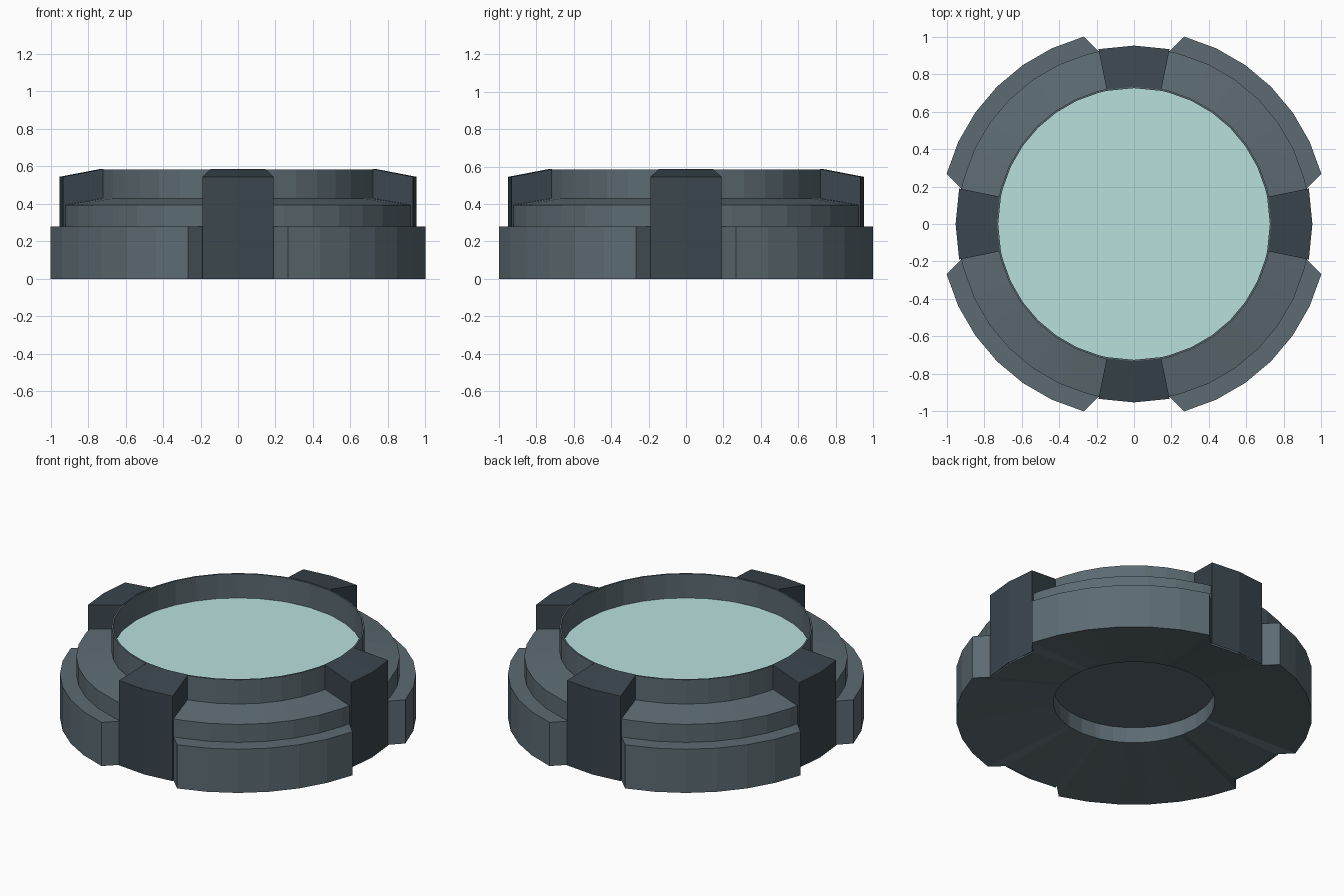
import bpy, bmesh, math

if "Cube" in bpy.data.objects:
    bpy.data.objects.remove(bpy.data.objects["Cube"])


def srgb(r, g, b):
    def lin(c):
        c /= 255
        return c / 12.92 if c <= 0.04045 else ((c + 0.055) / 1.055) ** 2.4
    return (lin(r), lin(g), lin(b), 1)


def material(name, rgb):
    m = bpy.data.materials.new(name)
    m.diffuse_color = srgb(*rgb)
    m.use_nodes = True
    m.node_tree.nodes["Principled BSDF"].inputs["Base Color"].default_value = m.diffuse_color
    return m


grey = material("blue grey metal", (92, 107, 114))
dark = material("dark slate", (58, 70, 77))
pale = material("pale teal", (184, 224, 222))

HALF = 11.5          # half angle of a clamp, degrees
R_OUT = 1.035        # base ring
R_NOTCH = 0.94       # base ring behind the clamps


def finish(name, bm, mat):
    bmesh.ops.recalc_face_normals(bm, faces=bm.faces)
    me = bpy.data.meshes.new(name)
    bm.to_mesh(me)
    bm.free()
    me.materials.append(mat)
    ob = bpy.data.objects.new(name, me)
    bpy.context.collection.objects.link(ob)
    return ob


def ring_of(bm, profile, angle):
    a = math.radians(angle)
    return [bm.verts.new((r * math.cos(a), r * math.sin(a), z)) for r, z in profile]


# angles around the body: clamp edges, notch edges, then even facets
quarter = [-HALF, 0, HALF, 15, 25, 35, 45, 55, 65, 75]
angles = [(q * 90 + a, abs(a) <= HALF) for q in range(4) for a in quarter]

# stepped body with notches, thin upright rim and a conical underside
bm = bmesh.new()
cols = []
for a, notched in angles:
    R = R_NOTCH if notched else R_OUT
    cols.append(ring_of(bm, [
        (0.47, 0.19), (0.47, 0.09), (R, 0), (R, 0.28), (0.94, 0.28),
        (0.94, 0.395), (0.735, 0.43), (0.735, 0.585), (0.725, 0.585),
        (0.725, 0.42)], a))
for i, c in enumerate(cols):
    d = cols[(i + 1) % len(cols)]
    for k in range(len(c) - 1):
        bm.faces.new((c[k], d[k], d[k + 1], c[k + 1]))
bm.faces.new([c[0] for c in cols])      # recessed cap underneath
bm.faces.new([c[-1] for c in cols])     # hidden floor under the glass
bmesh.ops.remove_doubles(bm, verts=bm.verts, dist=0.0001)
finish("stepped_body", bm, grey)

# glass disc inside the rim
bm = bmesh.new()
top = [ring_of(bm, [(0.725, 0.43)], a)[0] for a, _ in angles]
bm.faces.new(top)
glass = finish("glass_disc", bm, pale)
if glass.data.polygons[0].normal.z < 0:
    glass.data.flip_normals()

# four dark clamps
clamp_profile = [(0.732, 0.587), (0.952, 0.545), (0.952, 0), (0.91, 0.03), (0.732, 0.40)]
for q, side in enumerate(("right", "back", "left", "front")):
    bm = bmesh.new()
    cols = [ring_of(bm, clamp_profile, q * 90 + a) for a in (-HALF, 0, HALF)]
    n = len(clamp_profile)
    for c, d in zip(cols, cols[1:]):
        for k in range(n):
            bm.faces.new((c[k], d[k], d[(k + 1) % n], c[(k + 1) % n]))
    bm.faces.new(cols[0])
    bm.faces.new(cols[-1])
    finish(side + "_clamp", bm, dark)
